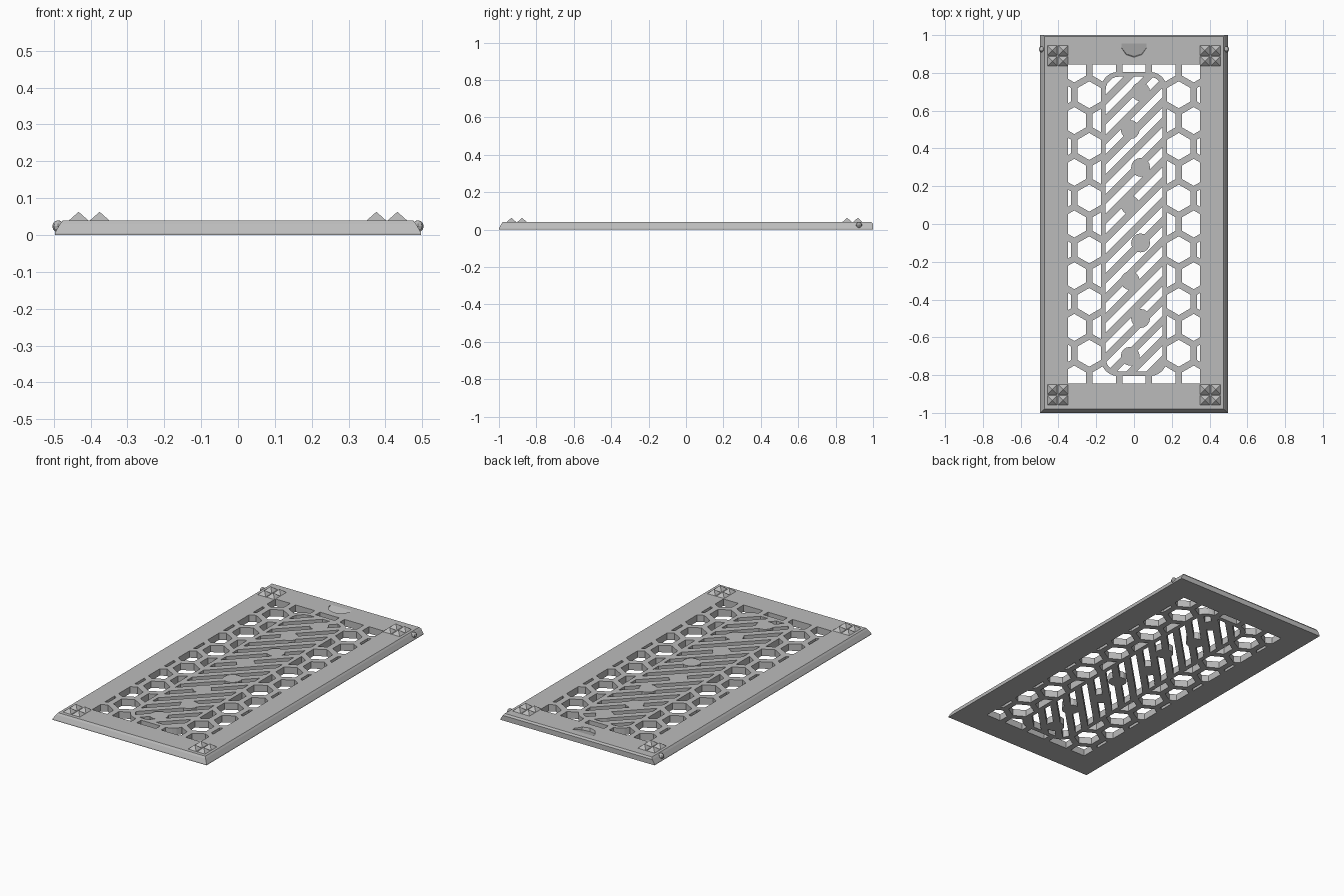
import bpy, bmesh
from math import sin, cos, pi, sqrt, radians
from mathutils import Vector, Matrix

cube = bpy.data.objects.get("Cube")
if cube:
    bpy.data.objects.remove(cube, do_unlink=True)

THICK = 0.04
grey = bpy.data.materials.new("plain grey")
grey.use_nodes = True
grey.diffuse_color = (0.5, 0.5, 0.5, 1)
grey.node_tree.nodes["Principled BSDF"].inputs["Base Color"].default_value = (0.5, 0.5, 0.5, 1)


def finish(bm, name):
    bmesh.ops.recalc_face_normals(bm, faces=bm.faces)
    mesh = bpy.data.meshes.new(name)
    bm.to_mesh(mesh)
    bm.free()
    mesh.materials.append(grey)
    obj = bpy.data.objects.new(name, mesh)
    bpy.context.collection.objects.link(obj)
    return obj


def loft(bm, loops):
    rings = [[bm.verts.new(p) for p in loop] for loop in loops]
    n = len(rings[0])
    for a, b in zip(rings, rings[1:]):
        for i in range(n):
            j = (i + 1) % n
            bm.faces.new((a[i], a[j], b[j], b[i]))
    bm.faces.new(rings[0][::-1])
    bm.faces.new(rings[-1])


def prisms(name, outlines, z0=-0.1, z1=0.15):
    bm = bmesh.new()
    for pts in outlines:
        loft(bm, [[(x, y, z) for x, y in pts] for z in (z0, z1)])
    return finish(bm, name)


def boolean(obj, cutter, operation, keep=False):
    cutter.hide_render = True
    mod = obj.modifiers.new("cut", 'BOOLEAN')
    mod.operation, mod.solver, mod.object = operation, 'EXACT', cutter
    bpy.context.view_layer.update()
    result = bpy.data.meshes.new_from_object(obj.evaluated_get(bpy.context.evaluated_depsgraph_get()))
    obj.modifiers.clear()
    obj.data = result
    if not keep:
        bpy.data.objects.remove(cutter, do_unlink=True)


def ngon(cx, cy, r, n, start=0.0):
    return [(cx + r * cos(start + 2 * pi * i / n), cy + r * sin(start + 2 * pi * i / n)) for i in range(n)]


def rounded(hx, hy, r, steps=6):
    pts = []
    for k, (sx, sy) in enumerate([(1, 1), (-1, 1), (-1, -1), (1, -1)]):
        for i in range(steps + 1):
            a = (k + i / steps) * pi / 2
            pts.append((sx * (hx - r) + r * cos(a), sy * (hy - r) + r * sin(a)))
    return pts


def rect(hx, hy):
    return [(hx, hy), (-hx, hy), (-hx, -hy), (hx, -hy)]


# Sliding plate with sloped sides and front edge
bm = bmesh.new()
loft(bm, [[(-x, f, z), (x, f, z), (x, b, z), (-x, b, z)] for z, x, f, b in [
    (0, 0.497, -1, 1), (0.006, 0.497, -1, 1), (0.03, 0.483, -0.988, 1), (THICK, 0.475, -0.98, 0.992)]])
plate = finish(bm, "vent_plate")

# Honeycomb holes between the frame and the middle panel
PITCH, BAR = 0.158, 0.034
ROW = PITCH * sqrt(3) / 2
hexes = []
for row in range(-7, 8):
    for col in range(-4, 5):
        x = PITCH * (col + (0.5 if row % 2 else 0))
        hexes.append(ngon(x, row * ROW, (PITCH - BAR) / sqrt(3), 6, pi / 6))
honeycomb = prisms("honeycomb_cutter", hexes)
boolean(honeycomb, prisms("opening_limit", [rect(0.35, 0.845)], -0.08, 0.12), 'INTERSECT')
boolean(honeycomb, prisms("panel_limit", [rounded(0.175, 0.805, 0.09)], -0.12, 0.2), 'DIFFERENCE')
boolean(plate, honeycomb, 'DIFFERENCE')

# Diagonal slots in the middle panel, broken up by round solid pads
slots = []
for i in range(-10, 11):
    c = Vector((0, i * 0.105 + 0.02))
    along, across = Vector((1, 1)) * 0.25, Vector((1, -1)).normalized() * 0.018
    slots.append([tuple(c + s * along + t * across) for s, t in [(1, 1), (1, -1), (-1, -1), (-1, 1)]])
slotted = prisms("slot_cutter", slots)
boolean(slotted, prisms("slot_limit", [rounded(0.15, 0.78, 0.07)], -0.08, 0.12), 'INTERSECT')
pads = [ngon(0.035 if i % 2 else -0.02, (i - 3.5) * 0.2, 0.05, 16) for i in range(8)]
boolean(slotted, prisms("pad_limit", pads, -0.12, 0.2), 'DIFFERENCE')
boolean(plate, slotted, 'DIFFERENCE')

# Thumb notch with a ramped floor near the back
notch = prisms("notch_cutter", [ngon(0, 0, 0.07, 10, pi / 10)], 0, 0.1)
notch.data.transform(Matrix.Translation((0, 0.955, THICK)) @ Matrix.Rotation(radians(15), 4, 'X'))
boolean(plate, notch, 'DIFFERENCE')

# Four pyramid studs at each corner
bm = bmesh.new()
for sx in (-1, 1):
    for cy in (-0.905, 0.89):
        for dx in (-1, 1):
            for dy in (-1, 1):
                x, y = sx * 0.404 + dx * 0.0285, cy + dy * 0.0285
                bmesh.ops.create_cone(bm, cap_ends=True, segments=4, radius1=0.027 * sqrt(2), radius2=0,
                                      depth=0.024, matrix=Matrix.Translation((x, y, THICK + 0.011))
                                      @ Matrix.Rotation(pi / 4, 4, 'Z'))
finish(bm, "corner_studs")

# Small catch knobs on both sides
for side, sx in (("left", 1), ("right", -1)):
    bm = bmesh.new()
    bmesh.ops.create_uvsphere(bm, u_segments=8, v_segments=6, radius=0.016,
                              matrix=Matrix.Translation((sx * 0.488, 0.925, 0.024)))
    finish(bm, side + "_catch_knob")
